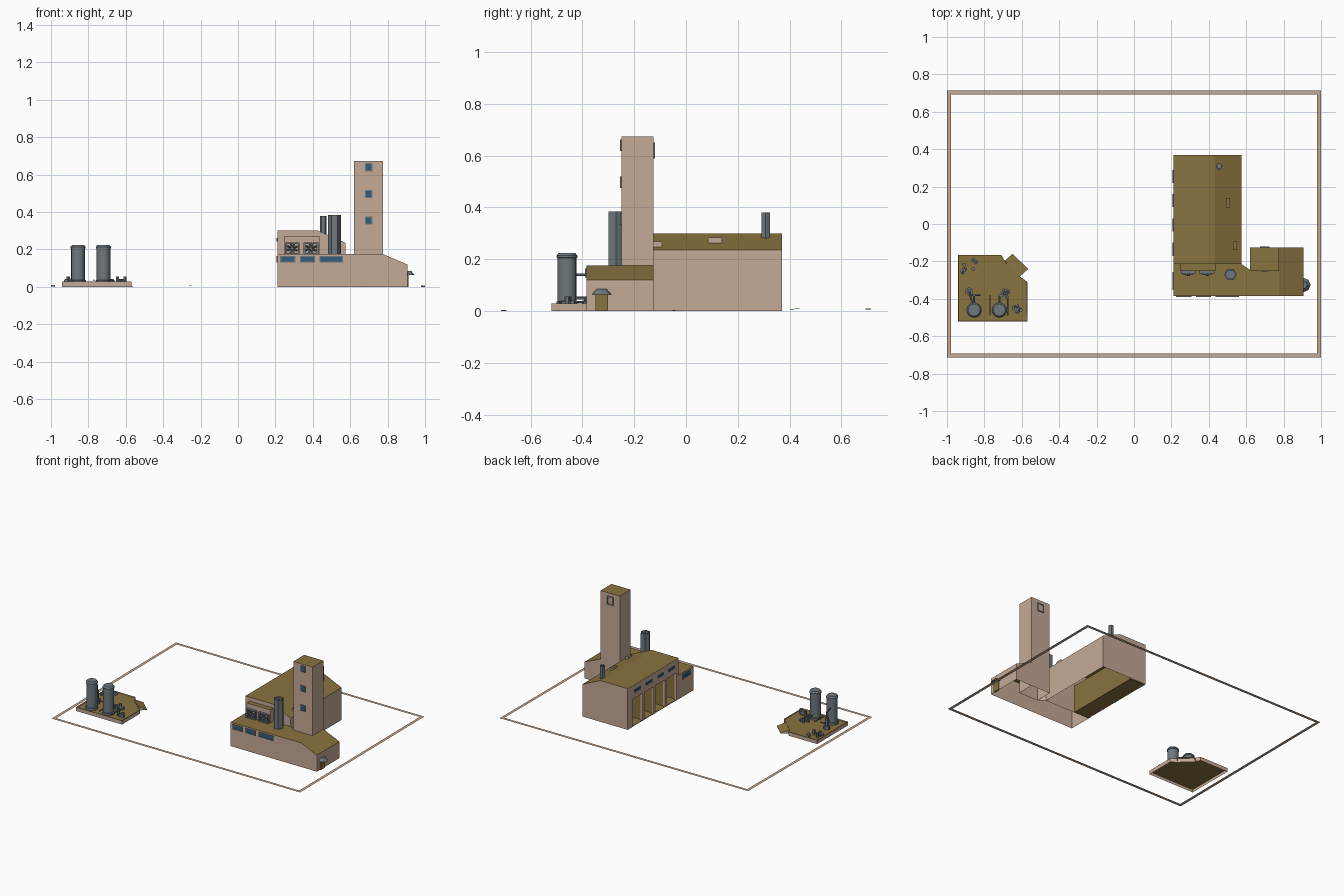
import bpy, bmesh, math, random
from mathutils import Vector, Matrix

if "Cube" in bpy.data.objects:
    bpy.data.objects.remove(bpy.data.objects["Cube"])

random.seed(4)


def material(name, r, g, b):
    m = bpy.data.materials.new(name)
    m.diffuse_color = (r, g, b, 1)
    m.use_nodes = True
    m.node_tree.nodes["Principled BSDF"].inputs["Base Color"].default_value = m.diffuse_color
    return m


WALL = material("wall_plaster", .56, .40, .30)
ROOF = material("roof_olive", .25, .17, .05)
METAL = material("grey_metal", .16, .19, .21)
GLASS = material("blue_glass", .03, .11, .20)


def finish(bm, name, mats, smooth=False):
    # second material, if any, goes on the upward faces
    bm.normal_update()
    for f in bm.faces:
        f.material_index = int(len(mats) > 1 and f.normal.z > .3)
        f.smooth = smooth
    me = bpy.data.meshes.new(name)
    bm.to_mesh(me)
    bm.free()
    for m in mats:
        me.materials.append(m)
    if smooth:
        me.set_sharp_from_angle(angle=math.radians(30))
    ob = bpy.data.objects.new(name, me)
    bpy.context.collection.objects.link(ob)
    return ob


def prism(bm, pts, top, z0=0, skip=()):
    # open-bottomed footprint extrusion (counter-clockwise), top height from a function
    lo = [bm.verts.new((x, y, z0)) for x, y in pts]
    hi = [bm.verts.new((x, y, top(x, y))) for x, y in pts]
    cap = bm.faces.new(hi)
    n = len(pts)
    for i in range(n):
        if i not in skip:
            j = (i + 1) % n
            bm.faces.new((lo[i], lo[j], hi[j], hi[i]))
    return cap


def rect(x0, x1, y0, y1):
    return [(x0, y0), (x1, y0), (x1, y1), (x0, y1)]


def box(bm, x0, x1, y0, y1, z0, z1):
    m = (Matrix.Translation(((x0 + x1) / 2, (y0 + y1) / 2, (z0 + z1) / 2))
         @ Matrix.Diagonal((x1 - x0, y1 - y0, z1 - z0, 1)))
    bmesh.ops.create_cube(bm, size=1, matrix=m)


def rod(bm, p, q, r, n=6, r2=None):
    p, q = Vector(p), Vector(q)
    d = q - p
    m = Matrix.Translation((p + q) / 2) @ d.to_track_quat('Z', 'Y').to_matrix().to_4x4()
    bmesh.ops.create_cone(bm, cap_ends=True, segments=n, radius1=r,
                          radius2=r if r2 is None else r2, depth=d.length, matrix=m)


def lathe(bm, x, y, profile, n):
    for (ra, za), (rb, zb) in zip(profile, profile[1:]):
        a, b = [[bm.verts.new((x + r * math.cos(2 * math.pi * i / n),
                               y + r * math.sin(2 * math.pi * i / n), z)) for i in range(n)]
                for r, z in ((ra, za), (rb, zb))]
        for i in range(n):
            j = (i + 1) % n
            bm.faces.new((a[i], a[j], b[j], b[i]))
    bm.faces.new(b)
    bmesh.ops.remove_doubles(bm, verts=bm.verts, dist=.0003)


# Boundary strip around the site
bm = bmesh.new()
rings = []
for X, Y in ((1, .715), (.978, .693)):
    rings.append([bm.verts.new((sx * X, sy * Y, z)) for sx, sy, z in
                  ((-1, -1, .003), (1, -1, 0), (1, 1, .006), (-1, 1, .01))])
for i in range(4):
    j = (i + 1) % 4
    bm.faces.new((rings[0][i], rings[0][j], rings[1][j], rings[1][i]))
finish(bm, "boundary_strip", [WALL])

# Main hall: flat roof half and sloped roof half
slope = lambda x, y: .30 - .065 * max(0, x - .43) / .145
bm = bmesh.new()
prism(bm, rect(.21, .43, -.215, .37), slope, skip=(1, 3))
prism(bm, rect(.43, .575, -.215, .37), slope, skip=(3,))
finish(bm, "main_hall", [WALL, ROOF])

# Hall left wall with open bays
pitch, first = .13, -.2
wall, bays, slits = bmesh.new(), bmesh.new(), bmesh.new()
box(wall, .21, .218, -.215, .37, .20, .299)
box(wall, .21, .218, .32, .37, 0, .20)
for i in range(5):
    y = first + pitch * i
    box(wall, .21, .225, y - .012, y + .012, 0, .20)
    box(bays, .225, .33, y - .006, y + .006, 0, .20)
    if i < 4:
        box(slits, .207, .212, y + .03, y + .10, .242, .262)
box(bays, .212, .33, -.21, .36, 0, .004)
box(bays, .33, .334, -.21, .36, 0, .20)
box(bays, .212, .33, -.21, .36, .20, .204)
finish(wall, "bay_wall", [WALL])
finish(bays, "bay_interior", [ROOF])
finish(slits, "clerestory_slits", [GLASS])

# Low front block with sloped nose
nose = lambda x, y: .175 - .055 * max(0, x - .775) / .13
bm = bmesh.new()
prism(bm, [(.21, -.385), (.775, -.385), (.775, -.125), (.62, -.125), (.62, -.245),
           (.575, -.215), (.21, -.215)], nose, skip=(1,))
prism(bm, rect(.775, .905, -.385, -.125), nose, skip=(3,))
finish(bm, "front_block", [WALL, ROOF])

# Tower
bm = bmesh.new()
prism(bm, rect(.62, .775, -.25, -.125), lambda x, y: .674)
finish(bm, "tower", [WALL, ROOF])

# Windows: pane plus four frame bars
panes, frames = bmesh.new(), bmesh.new()


def window(axis, c, plane, z, w, h, pane=True):
    def put(bm, a0, a1, z0, z1, d):
        if axis == 'y':
            box(bm, a0, a1, plane - d, plane + d, z0, z1)
        else:
            box(bm, plane - d, plane + d, a0, a1, z0, z1)
    t = .006
    if pane:
        put(panes, c - w / 2, c + w / 2, z - h / 2, z + h / 2, .002)
    for s in (-1, 1):
        e = c + s * w / 2
        put(frames, e - t / 2, e + t / 2, z - h / 2, z + h / 2, .005)
        e = z + s * h / 2
        put(frames, c - w / 2 - t / 2, c + w / 2 + t / 2, e - t / 2, e + t / 2, .005)


for z in (.355, .497, .64):
    window('y', .698, -.25, z, .034, .038)
window('y', .698, -.125, .62, .045, .055, False)
for x, w in ((.266, .075), (.371, .075), (.498, .12)):
    window('y', x, -.385, .147, w, .03)
window('x', -.305, .21, .147, .09, .03)
finish(panes, "window_panes", [GLASS])
finish(frames, "window_frames", [METAL])

# Chimneys
for name, x, y, r, z0, z1 in (("large_chimney", .516, -.27, .034, .17, .385),
                              ("small_chimney", .456, .308, .018, .27, .38)):
    bm = bmesh.new()
    lathe(bm, x, y, [(r, z0), (r, z1), (r * .75, z1), (r * .75, z1 - .02)], 6)
    finish(bm, name, [METAL])

# Roof vents and fan housing
bm = bmesh.new()
box(bm, .494, .512, .085, .14, .255, .283)
box(bm, .532, .55, -.14, -.092, .235, .269)
finish(bm, "roof_vents", [WALL, ROOF])
bm = bmesh.new()
prism(bm, rect(.245, .435, -.25, -.215), lambda x, y: .272, .175)
finish(bm, "fan_housing", [WALL, ROOF])

# Cooling fans
bm = bmesh.new()
for x in (.29, .39):
    z = .206
    for s in (-1, 1):
        box(bm, x + s * .035 - .005, x + s * .035 + .005, -.268, -.25, z - .03, z + .03)
        box(bm, x - .04, x + .04, -.268, -.25, z + s * .028 - .004, z + s * .028 + .004)
    rod(bm, (x, -.25, z), (x, -.277, z), .009, 8)
    for k in range(8):
        a = k * math.pi / 4
        b = a + .35
        rod(bm, (x, -.26, z), (x + .029 * math.cos(b), -.266, z + .029 * math.sin(b)), .005, 4)
finish(bm, "cooling_fans", [METAL])

# Door with hood on the right end
bm = bmesh.new()
box(bm, .9, .912, -.35, -.302, 0, .066)
finish(bm, "side_door", [ROOF])
bm = bmesh.new()
rod(bm, (.906, -.326, .064), (.906, -.326, .084), .038, 8, .02)
finish(bm, "door_hood", [METAL])

# Tank pad with sunken floor, and its ramp
bm = bmesh.new()
cap = prism(bm, [(-.94, -.52), (-.57, -.52), (-.57, -.31), (-.61, -.28), (-.69, -.20),
                 (-.71, -.165), (-.94, -.165)], lambda x, y: .028)
bmesh.ops.inset_region(bm, faces=[cap], thickness=.012)
bmesh.ops.inset_region(bm, faces=[cap], thickness=.001)
for v in cap.verts:
    v.co.z = .02
finish(bm, "tank_pad", [WALL, ROOF])
bm = bmesh.new()
prism(bm, [(-.61, -.28), (-.565, -.24), (-.65, -.16), (-.695, -.20)],
      lambda x, y: .028 if x + y < -.85 else .004)
finish(bm, "pad_ramp", [WALL, ROOF])

# Storage tanks
for i, x in enumerate((-.855, -.72)):
    bm = bmesh.new()
    lathe(bm, x, -.46, [(.041, .02), (.041, .035), (.037, .037), (.037, .205), (.040, .206),
                        (.040, .214), (.032, .224)], 16)
    finish(bm, "storage_tank_%d" % (i + 1), [METAL], True)

# Pump column and pipework
bm = bmesh.new()
rod(bm, (-.882, -.36, .02), (-.882, -.36, .105), .013)
rod(bm, (-.882, -.36, .02), (-.882, -.36, .045), .022)
rod(bm, (-.882, -.36, .14), (-.862, -.43, .14), .005)
rod(bm, (-.882, -.36, .10), (-.882, -.36, .145), .005)
for x in (-.855, -.72):
    rod(bm, (x, -.43, .05), (x, -.38, .05), .006)
    rod(bm, (x, -.38, .055), (x, -.38, .02), .006)
rod(bm, (-.88, -.38, .045), (-.82, -.38, .045), .005)
rod(bm, (-.77, -.49, .035), (-.77, -.38, .035), .004)
rod(bm, (-.675, -.49, .035), (-.675, -.40, .035), .004)
finish(bm, "pipework", [METAL])

# Loose barrels in clusters: some upright, some lying
bm = bmesh.new()
for cx, cy, n, sx, sy in ((-.885, -.22, 7, .04, .035), (-.705, -.365, 6, .03, .022),
                          (-.622, -.46, 5, .025, .03)):
    for i in range(n):
        x, y = cx + random.uniform(-sx, sx), cy + random.uniform(-sy, sy)
        a = random.uniform(0, math.pi)
        if i % 3 == 0:
            rod(bm, (x, y, .02), (x, y, .055), .010)
        else:
            d = Vector((math.cos(a), math.sin(a), 0)) * .017
            c = Vector((x, y, .031))
            rod(bm, c - d, c + d, .010)
finish(bm, "barrels", [METAL])
